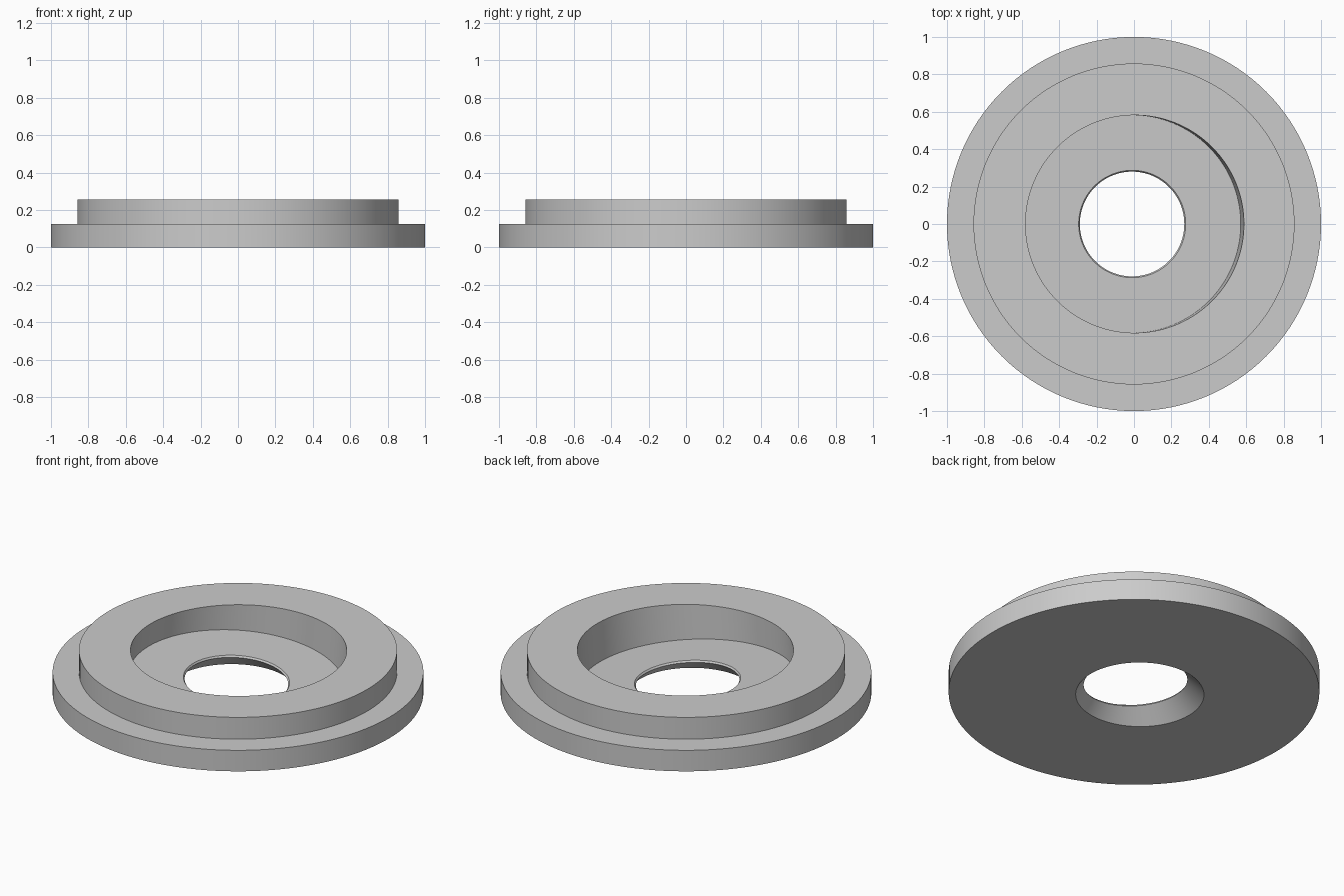
import bpy
import bmesh
import math

SEGMENTS = 128

default_cube = bpy.data.objects.get("Cube")
if default_cube:
    bpy.data.objects.remove(default_cube, do_unlink=True)

# Plain grey material
grey = bpy.data.materials.new("plain grey")
grey.use_nodes = True
colour = (0.6, 0.6, 0.6, 1)
grey.diffuse_color = colour
grey.node_tree.nodes["Principled BSDF"].inputs["Base Color"].default_value = colour


def turned_solid(name, profile):
    """Turn (radius, height) points, listed bottom to top, into a capped solid."""
    bm = bmesh.new()
    rings = []
    for radius, height in profile:
        ring = []
        for i in range(SEGMENTS):
            a = math.tau * i / SEGMENTS
            ring.append(bm.verts.new((radius * math.cos(a), radius * math.sin(a), height)))
        rings.append(ring)
    for low, high in zip(rings, rings[1:]):
        for i in range(SEGMENTS):
            j = (i + 1) % SEGMENTS
            bm.faces.new((low[i], low[j], high[j], high[i]))
    bm.faces.new(rings[0][::-1])
    bm.faces.new(rings[-1])
    bmesh.ops.recalc_face_normals(bm, faces=bm.faces)
    mesh = bpy.data.meshes.new(name)
    bm.to_mesh(mesh)
    bm.free()
    mesh.materials.append(grey)
    obj = bpy.data.objects.new(name, mesh)
    bpy.context.collection.objects.link(obj)
    return obj


# Stepped disc: wide flange with a raised boss
flange = turned_solid("stepped_flange", [(1, 0), (1, 0.125), (0.858, 0.125), (0.858, 0.255)])

# Slightly tilted bore: flared exit, thin lip, wide recess (heights from the boss top)
bore = turned_solid("bore_cutter", [(0.387, -0.3), (0.28, -0.19), (0.287, -0.18),
                                    (0.582, -0.18), (0.582, 0.1)])
bore.location = (0.004, 0, 0.255)
bore.rotation_euler.y = 0.076
bore.hide_render = True

# Cut the bore through the disc
cut = flange.modifiers.new("bore", "BOOLEAN")
cut.operation = "DIFFERENCE"
cut.solver = "EXACT"
cut.object = bore

bpy.ops.object.select_all(action="DESELECT")
flange.select_set(True)
bpy.context.view_layer.objects.active = flange
bpy.ops.object.modifier_apply(modifier=cut.name)
bpy.data.objects.remove(bore, do_unlink=True)
bpy.ops.object.shade_smooth_by_angle(angle=math.radians(30))
